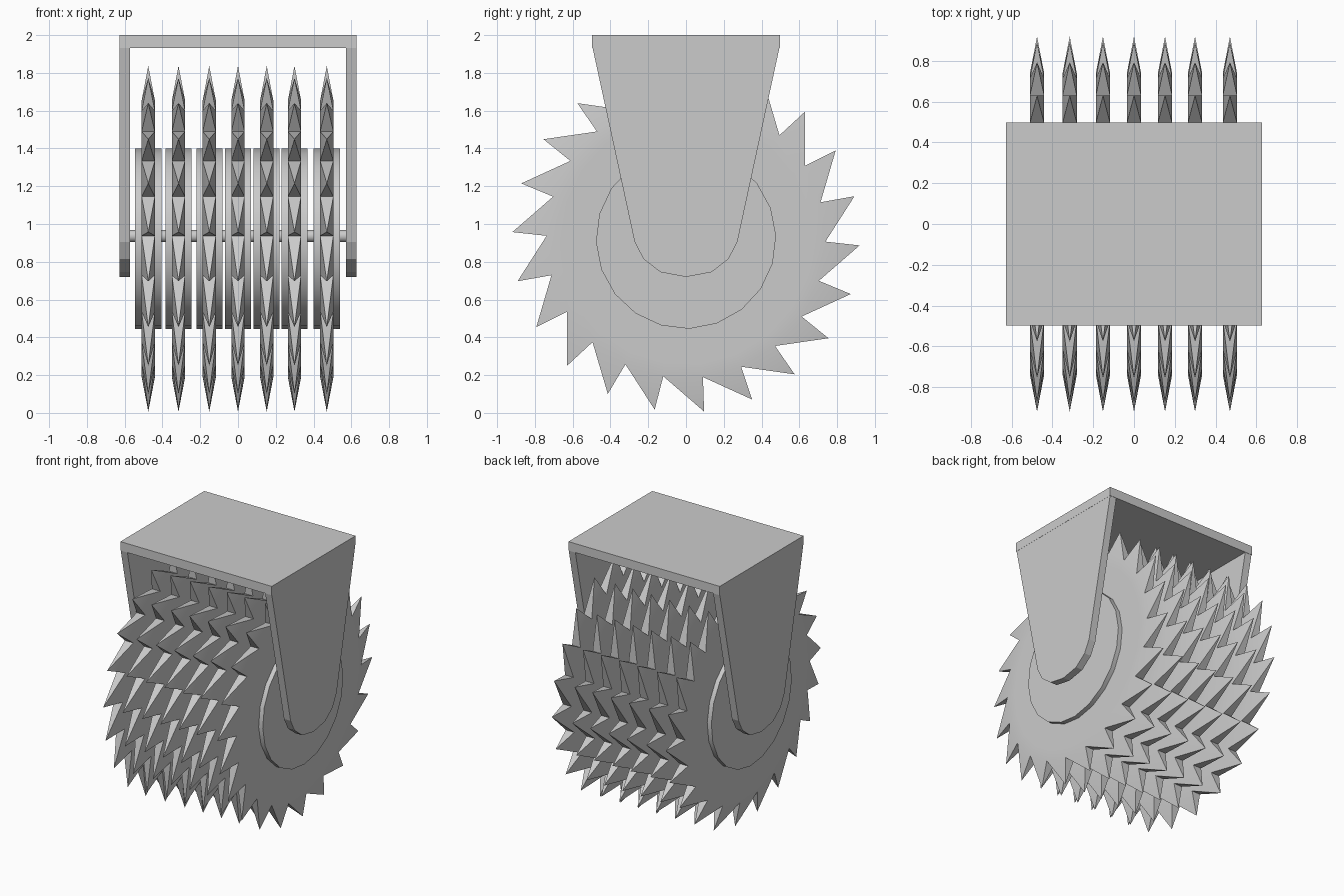
import bpy, bmesh
from math import sin, cos, radians, pi

if "Cube" in bpy.data.objects:
    bpy.data.objects.remove(bpy.data.objects["Cube"])

CZ = 0.922           # axle height
TEETH = 22
R_TIP, R_VALLEY, R_INNER = 0.92, 0.738, 0.66
HALF = 0.035         # half blade thickness
XS = [-0.475, -0.315, -0.152, 0.0, 0.152, 0.299, 0.47]


def add_object(name, mesh, smooth=None):
    ob = bpy.data.objects.new(name, mesh)
    bpy.context.collection.objects.link(ob)
    if smooth:
        bpy.ops.object.select_all(action='DESELECT')
        ob.select_set(True)
        bpy.context.view_layer.objects.active = ob
        bpy.ops.object.shade_smooth_by_angle(angle=radians(smooth))
    return ob


def finish(bm, name):
    bmesh.ops.recalc_face_normals(bm, faces=bm.faces[:])
    me = bpy.data.meshes.new(name)
    bm.to_mesh(me)
    bm.free()
    return me


def polar(bm, x, r, a):
    return bm.verts.new((x, r * cos(a), r * sin(a)))


def extrude_x(bm, profile, x0, x1):
    """Prism from a (y, z) outline between two x values."""
    a = [bm.verts.new((x0, y, z)) for y, z in profile]
    b = [bm.verts.new((x1, y, z)) for y, z in profile]
    bm.faces.new(a)
    bm.faces.new(b[::-1])
    for i in range(len(a)):
        j = (i + 1) % len(a)
        bm.faces.new((a[i], b[i], b[j], a[j]))


def blade_mesh():
    bm = bmesh.new()
    step = 2 * pi / TEETH
    tip_a = [radians(-2.2) + i * step for i in range(TEETH)]
    tips = [polar(bm, 0, R_TIP, a) for a in tip_a]
    rims = []
    for x in (-HALF, HALF):
        rim = [polar(bm, x, R_VALLEY, a + radians(1)) for a in tip_a]
        inner = [polar(bm, x, R_INNER, a + radians(1)) for a in tip_a]
        bm.faces.new(inner)
        for i in range(TEETH):
            bm.faces.new((inner[i - 1], inner[i], rim[i], rim[i - 1]))
            bm.faces.new((rim[i - 1], rim[i], tips[i]))   # tooth side
        rims.append(rim)
    left, right = rims
    for i in range(TEETH):
        bm.faces.new((left[i], right[i], tips[i]))            # steep face
        bm.faces.new((left[i - 1], right[i - 1], tips[i]))    # sloping back
    return finish(bm, "blade")


def disc_mesh(name, r, half, n, offset=0):
    bm = bmesh.new()
    ring = [(r * cos(offset + 2 * pi * i / n), r * sin(offset + 2 * pi * i / n))
            for i in range(n)]
    extrude_x(bm, ring, -half, half)
    return finish(bm, name)


# toothed blades and their hubs along the axle
blade = blade_mesh()
hub = disc_mesh("hub", 0.477, 0.069, 20, radians(2))
for k, x in enumerate(XS):
    add_object(f"blade_{k + 1}", blade, 30).location = (x, 0, CZ)
    add_object(f"hub_{k + 1}", hub, 30).location = (x, 0, CZ)

# axle
axle = disc_mesh("axle", 0.032, 0.6, 16)
add_object("axle", axle, 30).location = (0, 0, CZ + 0.014)

# tapered side arms with rounded lower ends
half_outline = [(0.495, 2.0), (0.495, 1.935), (0.272, 0.905), (0.225, 0.815), (0.135, 0.745)]
outline = half_outline + [(0, 0.72)] + [(-y, z) for y, z in half_outline[::-1]]
for side, s in (("left", -1), ("right", 1)):
    bm = bmesh.new()
    extrude_x(bm, outline, s * 0.572, s * 0.627)
    add_object(f"{side}_arm", finish(bm, "arm"))

# top mounting plate
bm = bmesh.new()
extrude_x(bm, [(-0.497, 1.933), (0.497, 1.933), (0.497, 2.0), (-0.497, 2.0)], -0.628, 0.628)
add_object("top_plate", finish(bm, "plate"))
